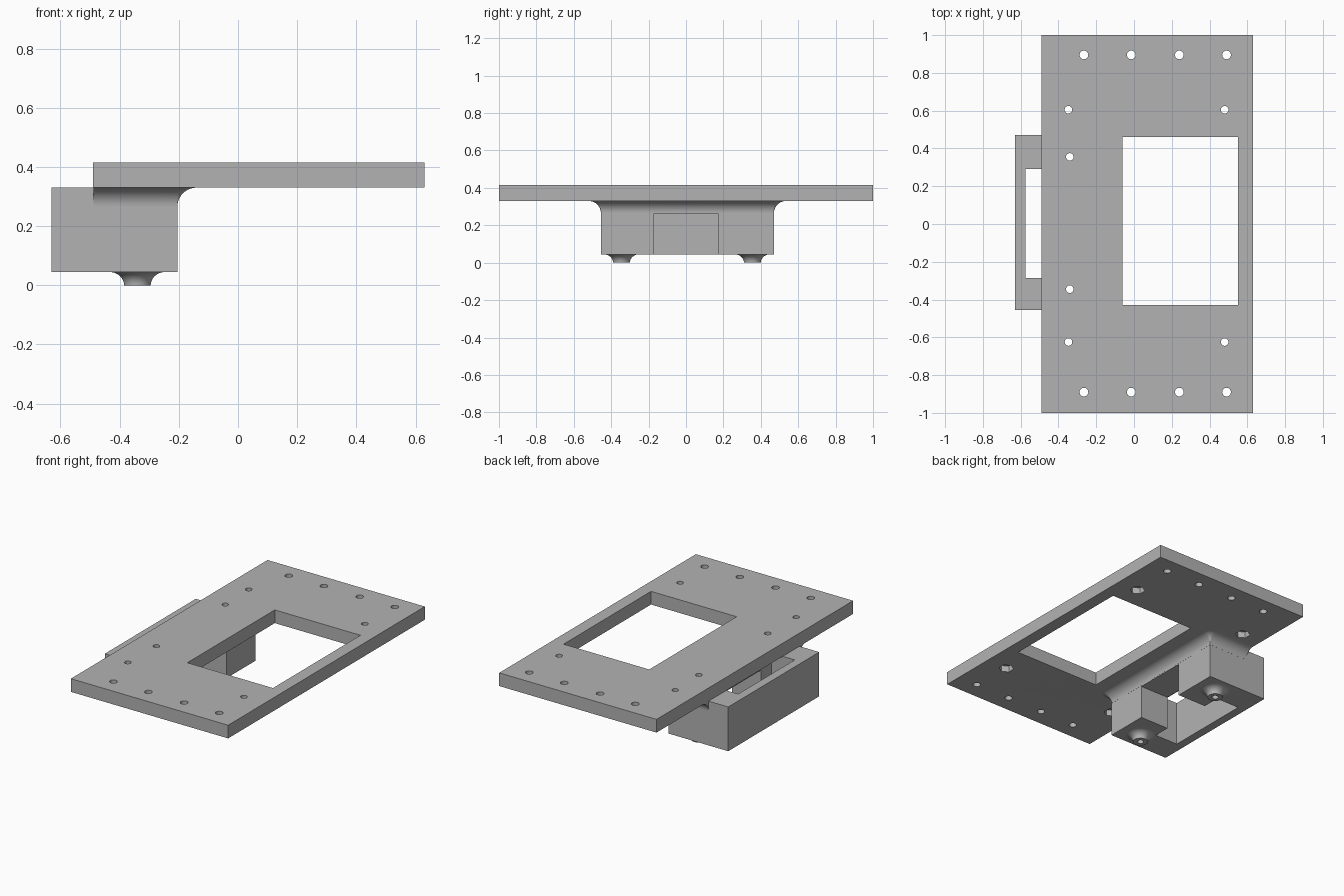
import bpy, bmesh, math
from mathutils import Matrix

cube = bpy.data.objects.get("Cube")
if cube:
    bpy.data.objects.remove(cube)

gray = bpy.data.materials.new("Plain Gray")
gray.use_nodes = True
color = (0.45, 0.45, 0.45, 1)
gray.diffuse_color = color
gray.node_tree.nodes["Principled BSDF"].inputs["Base Color"].default_value = color

BOTTOM, DECK, TOP = 0.045, 0.33, 0.415
FILLET, STEPS = 0.065, 10


def finish(name, bm):
    bmesh.ops.recalc_face_normals(bm, faces=bm.faces)
    mesh = bpy.data.meshes.new(name)
    bm.to_mesh(mesh)
    bm.free()
    mesh.materials.append(gray)
    obj = bpy.data.objects.new(name, mesh)
    bpy.context.collection.objects.link(obj)
    return obj


def box(name, x0, x1, y0, y1, z0, z1):
    bm = bmesh.new()
    place = Matrix.Translation(((x0 + x1) / 2, (y0 + y1) / 2, (z0 + z1) / 2))
    size = Matrix.Diagonal((x1 - x0, y1 - y0, z1 - z0, 1))
    bmesh.ops.create_cube(bm, size=1, matrix=place @ size)
    return finish(name, bm)


def pins(name, points, radius, z0, z1, sides):
    bm = bmesh.new()
    for x, y in points:
        bmesh.ops.create_cone(bm, cap_ends=True, segments=sides, radius1=radius,
                              radius2=radius, depth=z1 - z0,
                              matrix=Matrix.Translation((x, y, (z0 + z1) / 2)))
    return finish(name, bm)


def stack(name, rings):
    """Solid lofted through closed rings of equal length."""
    bm = bmesh.new()
    loops = [[bm.verts.new(p) for p in ring] for ring in rings]
    for low, high in zip(loops, loops[1:]):
        for i in range(len(low)):
            j = (i + 1) % len(low)
            bm.faces.new((low[i], low[j], high[j], high[i]))
    bm.faces.new(loops[0][::-1])
    bm.faces.new(loops[-1])
    return finish(name, bm)


def combine(target, other, operation):
    mod = target.modifiers.new("combine", 'BOOLEAN')
    mod.operation, mod.solver, mod.object = operation, 'EXACT', other
    bpy.context.view_layer.objects.active = target
    bpy.ops.object.modifier_apply(modifier=mod.name)
    bpy.data.objects.remove(other)


def skirt_ring(d, z, x0=-0.489, x1=-0.205, y0=-0.455, y1=0.47):
    ring = [(x0, y0 - d, z)]
    for cy, start in ((y0, -90), (y1, 0)):
        for k in range(STEPS + 1):
            a = math.radians(start + 90 * k / STEPS)
            ring.append((x1 + d * math.cos(a), cy + d * math.sin(a), z))
    return ring + [(x0, y1 + d, z)]


def foot_ring(x, y, r, z, sides=40):
    return [(x + r * math.cos(math.tau * i / sides),
             y + r * math.sin(math.tau * i / sides), z) for i in range(sides)]


# Mounting block with a filleted skirt where it meets the plate
body = box("mounting_bracket", -0.63, -0.205, -0.455, 0.47, BOTTOM, DECK)
angles = [math.radians(90 * k / STEPS) for k in range(STEPS + 1)]
rings = [skirt_ring(max(FILLET * (1 - math.cos(a)), 0.0005),
                    DECK - FILLET + FILLET * math.sin(a)) for a in angles]
rings.append(skirt_ring(FILLET, DECK + 0.01))
combine(body, stack("skirt", rings), 'UNION')

# Flared feet
feet = [(-0.34, 0.355), (-0.34, -0.345)]
for x, y in feet:
    rings = [foot_ring(x, y, 0.045 + 0.05 * (1 - math.cos(a)), BOTTOM * math.sin(a))
             for a in angles]
    rings.append(foot_ring(x, y, 0.095, BOTTOM + 0.02))
    combine(body, stack("foot", rings), 'UNION')

# T-shaped pocket: wide cavity and narrow mouth
combine(body, box("cavity", -0.575, -0.41, -0.285, 0.29, -0.1, 0.5), 'DIFFERENCE')
combine(body, box("mouth", -0.45, -0.1, -0.175, 0.175, -0.1, 0.26), 'DIFFERENCE')

# Plate with its window
plate = box("plate", -0.49, 0.63, -1, 1, DECK, TOP)
combine(plate, box("window", -0.06, 0.55, -0.43, 0.46, 0.2, 0.6), 'DIFFERENCE')
combine(body, plate, 'UNION')

# Screw holes and hexagonal nut recesses under the plate
rows = [(x, y) for x in (-0.265, -0.015, 0.24, 0.49) for y in (0.895, -0.89)]
nuts = [(x, y) for x in (-0.347, 0.48) for y in (0.605, -0.625)]
combine(body, pins("row_holes", rows, 0.023, 0.2, 0.6, 24), 'DIFFERENCE')
combine(body, pins("nut_holes", nuts + feet, 0.02, -0.1, 0.6, 24), 'DIFFERENCE')
combine(body, pins("nut_recesses", nuts, 0.045, 0.25, 0.37, 6), 'DIFFERENCE')

bpy.ops.object.select_all(action='DESELECT')
body.select_set(True)
bpy.context.view_layer.objects.active = body
bpy.ops.object.shade_smooth_by_angle(angle=math.radians(30))
